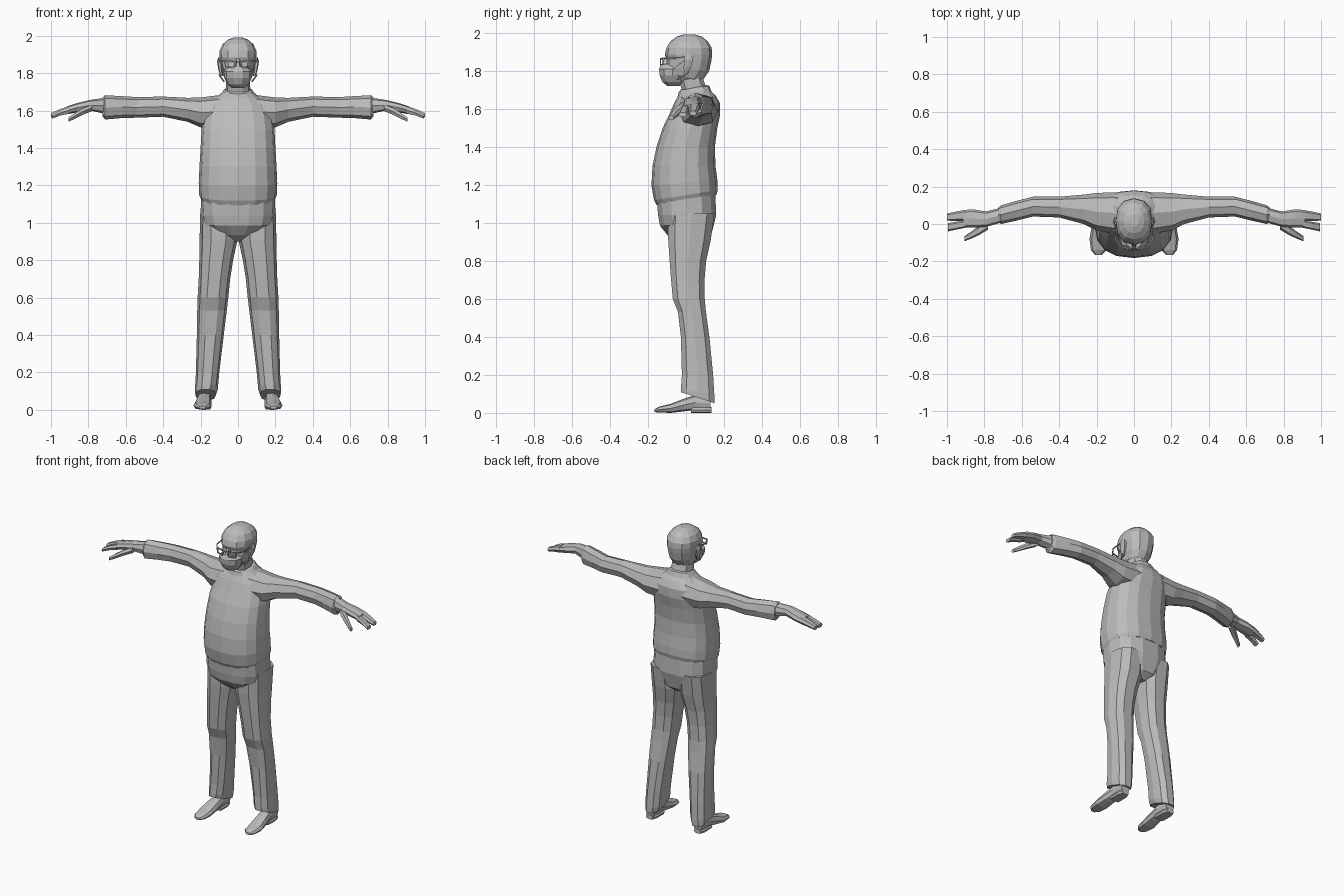
import bpy, bmesh, math
from mathutils import Vector

grey = bpy.data.materials.new("plain_grey")
grey.diffuse_color = (0.5, 0.5, 0.5, 1)


def finish(name, bm, mirror=False):
    bmesh.ops.recalc_face_normals(bm, faces=bm.faces)
    me = bpy.data.meshes.new(name)
    bm.to_mesh(me)
    bm.free()
    me.materials.append(grey)
    ob = bpy.data.objects.new(name, me)
    bpy.context.collection.objects.link(ob)
    if mirror:
        ob.modifiers.new("mirror", 'MIRROR').use_clip = False
    return ob


def loft(name, axis, rings, n=10, power=2.4, mirror=False):
    """Skin rounded sections (t, a0, a1, b0, b1, tilt) along an axis."""
    bm = bmesh.new()
    loops = []
    for r in rings:
        t, a0, a1, b0, b1 = r[:5]
        tilt = r[5] if len(r) > 5 else 0
        loop = []
        for i in range(n):
            ang = 2 * math.pi * i / n
            c, s = math.cos(ang), math.sin(ang)
            da = math.copysign(abs(c) ** (2 / power), c) * (a1 - a0) / 2
            db = math.copysign(abs(s) ** (2 / power), s) * (b1 - b0) / 2
            a, b, tt = (a0 + a1) / 2 + da, (b0 + b1) / 2 + db, t + tilt * db
            co = {'Z': (a, b, tt), 'X': (tt, a, b), 'Y': (a, tt, b)}[axis]
            loop.append(bm.verts.new(co))
        loops.append(loop)
    for lo, hi in zip(loops, loops[1:]):
        for i in range(n):
            j = (i + 1) % n
            bm.faces.new((lo[i], lo[j], hi[j], hi[i]))
    bm.faces.new(loops[0])
    bm.faces.new(loops[-1])
    return finish(name, bm, mirror)


def rods(name, points, r, mirror=True):
    """Thin square bars joining consecutive points."""
    bm = bmesh.new()
    for p, q in zip(points, points[1:]):
        p, q = Vector(p), Vector(q)
        geo = bmesh.ops.create_cube(bm, size=1)['verts']
        rot = (q - p).to_track_quat('Z', 'Y')
        for v in geo:
            v.co = (p + q) / 2 + rot @ Vector((v.co.x * 2 * r, v.co.y * 2 * r, v.co.z * ((q - p).length + r)))
    return finish(name, bm, mirror)


def sym(z, w, f, b, tilt=0):
    return (z, -w, w, f, b, tilt)


# Sweater: belly and chest, with a hem that dips toward the front
loft("shirt_body", 'Z', [
    sym(1.12, .195, -.155, .16, .17), sym(1.145, .207, -.168, .167, .16),
    sym(1.21, .21, -.182, .165, .08), sym(1.30, .206, -.176, .155),
    sym(1.40, .20, -.155, .152), sym(1.50, .195, -.122, .165),
    sym(1.57, .185, -.088, .18), sym(1.63, .165, -.062, .178),
    sym(1.67, .12, -.04, .155), sym(1.70, .078, -.028, .122)], 16, 2.4)

# Sleeves held straight out
loft("sleeve", 'X', [
    (.08, -.055, .17, 1.50, 1.685), (.20, -.035, .166, 1.51, 1.67),
    (.27, .0, .157, 1.54, 1.668), (.40, .035, .146, 1.567, 1.675),
    (.54, .04, .146, 1.562, 1.672), (.62, .02, .126, 1.56, 1.677),
    (.71, .0, .10, 1.552, 1.682), (.725, .01, .09, 1.57, 1.67)], 8, 2.3, True)

# Hands: palm, drooping fingers and a thumb
loft("palm", 'X', [
    (.70, .01, .09, 1.58, 1.67), (.79, -.015, .067, 1.60, 1.657),
    (.86, -.02, .078, 1.59, 1.64), (.915, -.018, .075, 1.58, 1.622)], 8, 2.6, True)
loft("fingers", 'X', [
    (.90, .018, .076, 1.585, 1.628), (.95, .016, .067, 1.575, 1.61),
    (1.0, .018, .056, 1.562, 1.588)], 6, 3, True)
loft("index_finger", 'X', [
    (.90, -.02, .02, 1.582, 1.622), (.95, -.03, .012, 1.572, 1.604),
    (.995, -.04, .005, 1.555, 1.58)], 6, 3, True)
loft("thumb", 'X', [
    (.78, -.03, .03, 1.595, 1.635), (.83, -.06, -.01, 1.575, 1.615),
    (.87, -.078, -.04, 1.555, 1.59), (.905, -.092, -.064, 1.54, 1.565)], 6, 2.6, True)

# Trousers: hips and two straight legs with sloping hems
loft("trouser_hips", 'Z', [
    sym(.90, .05, -.05, .09), sym(.935, .12, -.10, .135), sym(.985, .185, -.14, .148),
    sym(1.04, .20, -.15, .162), sym(1.13, .198, -.155, .157, .17)], 14, 2.5)
loft("trouser_leg", 'Z', [
    (.08, .118, .228, -.03, .153, -.33), (.11, .108, .23, -.03, .153, -.25),
    (.20, .10, .225, -.025, .146), (.40, .076, .22, -.03, .126),
    (.53, .06, .218, -.045, .108), (.60, .052, .216, -.073, .102),
    (.70, .042, .21, -.082, .101), (.80, .026, .207, -.09, .11),
    (.91, .002, .205, -.098, .135), (1.05, .01, .203, -.10, .155)], 10, 2.5, True)

# Shoes with separate heels
loft("shoe", 'Y', [
    (-.165, .172, .208, .004, .02), (-.14, .148, .23, .002, .033),
    (-.08, .14, .238, .0, .048), (-.01, .142, .226, .008, .075),
    (.05, .142, .216, .015, .095), (.13, .146, .21, .015, .085)], 8, 2.6, True)
loft("shoe_heel", 'Y', [
    (.025, .142, .215, .0, .03), (.10, .142, .217, .0, .03),
    (.135, .155, .205, .0, .03)], 8, 4, True)

# Neck and collar
loft("neck", 'Z', [
    sym(1.66, .085, -.03, .13), sym(1.71, .066, -.025, .105, .2),
    sym(1.76, .064, -.04, .092), sym(1.83, .064, -.04, .10)], 10)
loft("collar", 'Z', [
    sym(1.675, .105, -.045, .135, .15), sym(1.705, .08, -.038, .122, .2),
    sym(1.71, .068, -.028, .108, .2)], 12)

# Head, tapering from jaw to crown
loft("head", 'Z', [
    sym(1.745, .048, -.09, .04, -.35), sym(1.77, .072, -.108, .085, -.25),
    sym(1.81, .086, -.108, .122, -.1), sym(1.855, .094, -.10, .134),
    sym(1.885, .099, -.112, .138), sym(1.92, .098, -.103, .135),
    sym(1.955, .082, -.082, .114), sym(1.978, .055, -.05, .085),
    sym(1.99, .025, -.015, .05)], 12, 2.3)
loft("ear", 'Z', [
    (1.785, .08, .095, -.012, .012), (1.82, .085, .105, -.015, .03),
    (1.86, .085, .112, -.012, .04), (1.885, .085, .106, -.005, .03)], 6, 2.2, True)

# Face mask with straps to the ears
loft("face_mask", 'Z', [
    sym(1.72, .032, -.10, -.03), sym(1.74, .056, -.127, .0),
    sym(1.775, .074, -.142, .0), sym(1.81, .077, -.145, .0),
    sym(1.835, .05, -.132, -.01)], 10, 2.1)
for label, y, z0, z1 in (("upper", -.06, 1.82, 1.87), ("lower", -.045, 1.755, 1.79)):
    rods("mask_strap_" + label, [(.075, y, z0), (.1, .01, z1)], .003)

# Nose bridge above the mask
loft("nose", 'Z', [
    sym(1.82, .018, -.138, -.08), sym(1.85, .012, -.122, -.08),
    sym(1.875, .012, -.112, -.08)], 6)

# Glasses: two frames, side arms and a bridge
rods("glasses_frame", [
    (.016, -.134, 1.862), (.07, -.122, 1.865), (.066, -.122, 1.833),
    (.022, -.134, 1.832), (.016, -.134, 1.862)], .0035)
rods("glasses_arm", [(.07, -.122, 1.863), (.1, -.08, 1.866), (.104, .01, 1.873)], .003)
rods("glasses_bridge", [(-.016, -.134, 1.86), (.016, -.134, 1.86)], .003, False)
